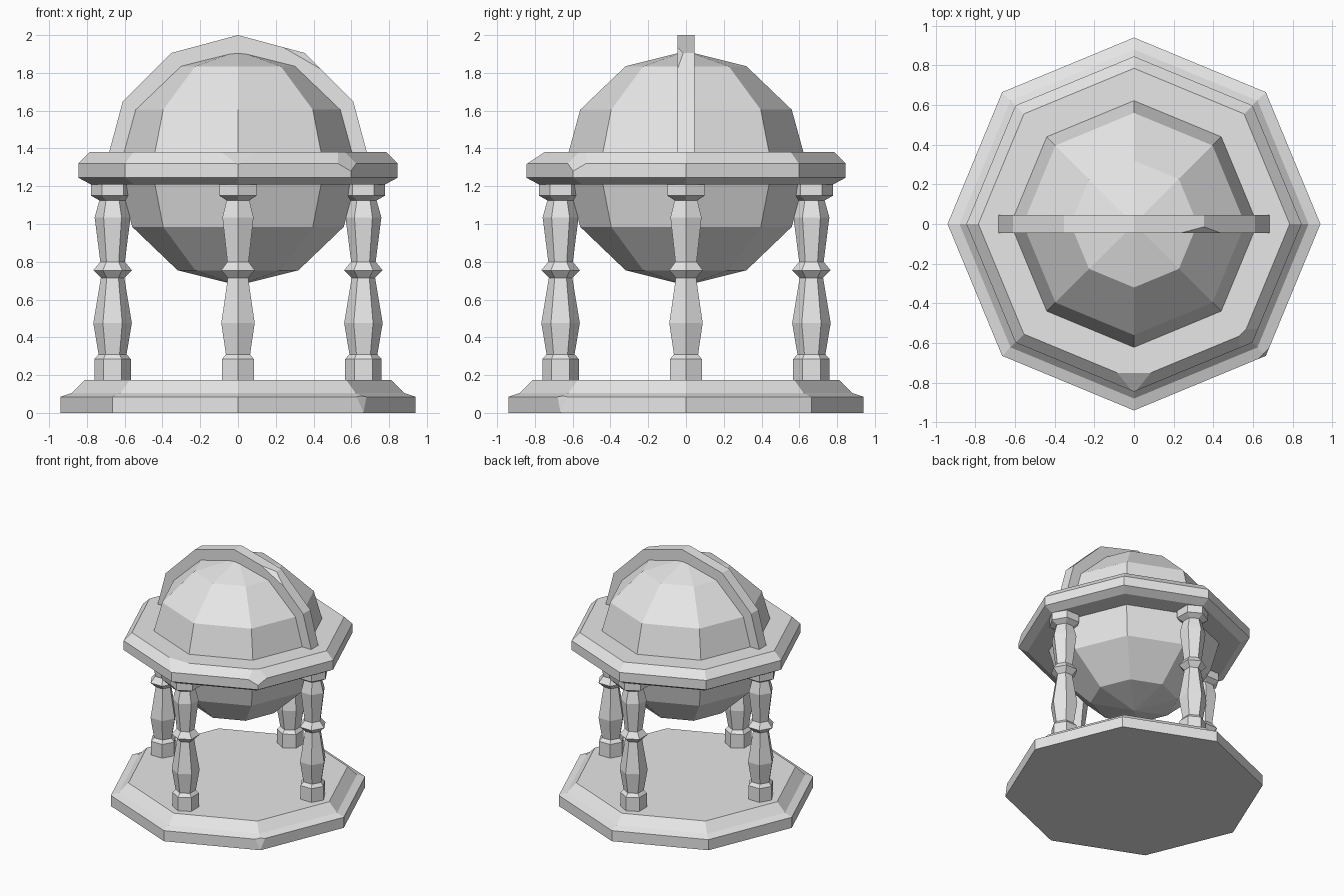
import bpy, bmesh, math
from mathutils import Vector

if "Cube" in bpy.data.objects:
    bpy.data.objects.remove(bpy.data.objects["Cube"])

stone = bpy.data.materials.new("grey_stone")
stone.diffuse_color = (0.8, 0.8, 0.8, 1)
stone.use_nodes = True
stone.node_tree.nodes["Principled BSDF"].inputs["Base Color"].default_value = stone.diffuse_color


def finish(bm, name):
    bmesh.ops.recalc_face_normals(bm, faces=bm.faces)
    me = bpy.data.meshes.new(name)
    bm.to_mesh(me)
    bm.free()
    me.materials.append(stone)
    ob = bpy.data.objects.new(name, me)
    bpy.context.collection.objects.link(ob)
    return ob


def lathe(profile, sides, loop=False, centre=(0, 0), turn=0.0):
    """Spin (radius, z) points; loop closes the profile, otherwise ends are capped."""
    bm = bmesh.new()
    rings = []
    for r, z in profile:
        if r == 0:
            rings.append([bm.verts.new((centre[0], centre[1], z))] * sides)
            continue
        angles = [turn + 2 * math.pi * i / sides for i in range(sides)]
        rings.append([bm.verts.new((centre[0] + r * math.cos(a),
                                    centre[1] + r * math.sin(a), z)) for a in angles])
    pairs = list(zip(rings, rings[1:]))
    if loop:
        pairs.append((rings[-1], rings[0]))
    for lo, hi in pairs:
        for i in range(sides):
            j = (i + 1) % sides
            bm.faces.new(dict.fromkeys((lo[i], lo[j], hi[j], hi[i])))
    if not loop:
        for ring in (rings[0], rings[-1]):
            if ring[0] is not ring[1]:
                bm.faces.new(ring)
    return bm


def chip(bm, point, normal):
    """Knock off a corner with a flat cut."""
    bmesh.ops.recalc_face_normals(bm, faces=bm.faces)
    res = bmesh.ops.bisect_plane(bm, geom=bm.verts[:] + bm.edges[:] + bm.faces[:],
                                 plane_co=Vector(point), plane_no=Vector(normal),
                                 clear_outer=True)
    edges = [e for e in res["geom_cut"] if isinstance(e, bmesh.types.BMEdge)]
    bmesh.ops.holes_fill(bm, edges=edges, sides=0)


# Octagonal plinth
bm = lathe([(0.94, 0), (0.94, 0.085), (0.88, 0.105), (0.81, 0.175)], 8)
chip(bm, (0.665, -0.665, 0), (1, -1, 0.263))
finish(bm, "plinth")

# Four six-sided turned columns
column = [(0.097, 0.17), (0.097, 0.285), (0.074, 0.31), (0.102, 0.475), (0.062, 0.715),
          (0.102, 0.755), (0.065, 0.80), (0.095, 1.035), (0.07, 1.125),
          (0.114, 1.15), (0.114, 1.22)]
for k in range(4):
    a = k * math.pi / 2
    c = (0.664 * math.cos(a), 0.664 * math.sin(a))
    finish(lathe(column, 6, centre=c, turn=a), "column_%d" % (k + 1))

# Horizon ring around the globe
bm = lathe([(0.60, 1.21), (0.78, 1.21), (0.845, 1.245), (0.845, 1.32),
            (0.785, 1.38), (0.60, 1.38)], 8, loop=True)
chip(bm, (0, -0.84, 1.32), (0, -1, 1.5))
chip(bm, (0.575, -0.575, 1.325), (1, -1, 1))
finish(bm, "horizon_ring")

# Faceted globe
MID = 1.295
globe = [(0, MID - 0.62)]
globe += [(r, MID + h) for r, h in ((0.32, -0.54), (0.56, -0.31), (0.645, 0),
                                    (0.56, 0.31), (0.32, 0.54))]
globe.append((0, MID + 0.62))
finish(lathe(globe, 8), "globe")

# Half-circle meridian band over the globe
bm = bmesh.new()
sections = []
for i in range(7):
    a = math.radians(30 * i)
    sections.append([bm.verts.new((r * math.cos(a), y, MID + r * math.sin(a)))
                     for r, y in ((0.605, -0.045), (0.705, -0.045),
                                  (0.705, 0.045), (0.605, 0.045))])
for s, t in zip(sections, sections[1:]):
    for i in range(4):
        j = (i + 1) % 4
        bm.faces.new((s[i], s[j], t[j], t[i]))
bm.faces.new(sections[0])
bm.faces.new(sections[-1])
chip(bm, (0.352, -0.015, 1.905), (0.5, -1, 0.866))
finish(bm, "meridian_band")
